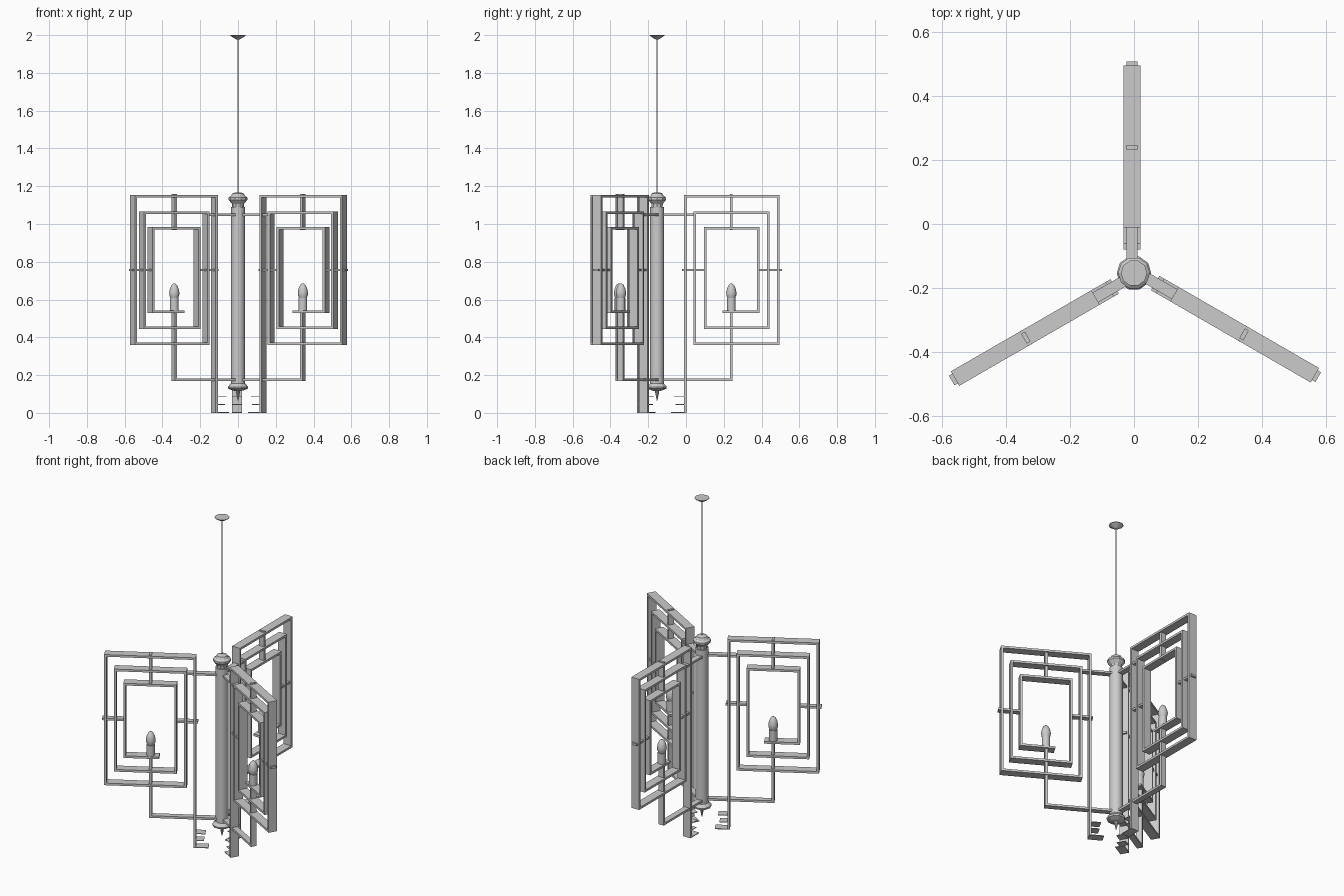
import bpy, bmesh, math
from mathutils import Matrix

if "Cube" in bpy.data.objects:
    bpy.data.objects.remove(bpy.data.objects["Cube"])

CY = -0.153          # y of the central axis
OFF = 0.006          # sideways offset of the arms
T = 0.013            # strap thickness
WIDE, NARROW = 0.052, 0.035


def finish(name, bm, angle=0.0, smooth=False):
    bmesh.ops.recalc_face_normals(bm, faces=bm.faces)
    bm.transform(Matrix.Translation((0, CY, 0)) @ Matrix.Rotation(angle, 4, 'Z'))
    me = bpy.data.meshes.new(name)
    bm.to_mesh(me)
    bm.free()
    ob = bpy.data.objects.new(name, me)
    bpy.context.collection.objects.link(ob)
    if smooth:
        bpy.context.view_layer.objects.active = ob
        ob.select_set(True)
        bpy.ops.object.shade_smooth_by_angle(angle=math.radians(40))
        ob.select_set(False)
    return ob


def boxes(name, items, width, angle):
    """Boxes given as (r0, r1, z0, z1) along a radial arm."""
    bm = bmesh.new()
    for r0, r1, z0, z1 in items:
        m = Matrix.Translation(((r0 + r1) / 2, OFF, (z0 + z1) / 2)) @ \
            Matrix.Diagonal((r1 - r0, width, z1 - z0, 1))
        bmesh.ops.create_cube(bm, size=1, matrix=m)
    return finish(name, bm, angle)


def lathe(name, profile, sides, angle=0.0, at=(0, 0), smooth=False):
    """Closed turned solid from (radius, z) points."""
    bm = bmesh.new()
    rings = [[bm.verts.new((at[0] + r * math.cos(2 * math.pi * i / sides),
                            at[1] + r * math.sin(2 * math.pi * i / sides), z))
              for i in range(sides)] for r, z in profile]
    for a, b in zip(rings, rings[1:]):
        for i in range(sides):
            j = (i + 1) % sides
            bm.faces.new((a[i], a[j], b[j], b[i]))
    bm.faces.new(rings[0])
    bm.faces.new(rings[-1])
    return finish(name, bm, angle, smooth)


# central column, finials, hanging rod and canopy
lathe("column", [(0.037, 0.15), (0.037, 1.09)], 16, smooth=True)
lathe("top_finial", [(0.03, 1.085), (0.032, 1.107), (0.05, 1.128), (0.05, 1.14),
                     (0.036, 1.15), (0.03, 1.162), (0.012, 1.168)], 10)
lathe("bottom_finial", [(0.037, 0.175), (0.034, 0.16), (0.054, 0.138), (0.052, 0.128),
                        (0.026, 0.118), (0.012, 0.115), (0.009, 0.1), (0.002, 0.066)], 10)
lathe("rod", [(0.003, 1.16), (0.003, 1.985)], 6)
lathe("canopy", [(0.008, 1.977), (0.016, 1.981), (0.041, 1.997), (0.041, 2.0)], 10)

# nested key-pattern frames: r_in, r_out, z_bottom, z_top, foot of inner leg, start of bottom strap
FRAMES = [("outer", 0.142, 0.648, 0.36, 1.153, 0.0, 0.193),
          ("middle", 0.193, 0.594, 0.445, 1.067, 0.36, 0.248),
          ("inner", 0.248, 0.542, 0.53, 0.983, 0.445, 0.345)]
RC = 0.393           # radius of the candle

for k in range(3):
    a = math.radians(90 + 120 * k)
    for name, r0, r1, zb, zt, foot, start in FRAMES:
        boxes(f"{name}_frame_{k}", [
            (r0, r0 + T, foot, zt),
            (r0 + T, r1 - T, zt - T, zt),
            (r1 - T, r1, zb, zt),
            (start, r1 - T, zb, zb + T)], WIDE, a)
    # stepped tabs at the foot of the inner leg
    boxes(f"foot_tabs_{k}", [(0.073, 0.143, 0.0, 0.004),
                             (0.098, 0.143, 0.043, 0.046),
                             (0.09, 0.143, 0.084, 0.087)], WIDE, a)
    # straps joining the frames together
    boxes(f"frame_links_{k}", [
        (RC - 0.007, RC + 0.007, 0.968, 1.158),
        (0.132, 0.255, 0.75, 0.762),
        (0.535, 0.66, 0.75, 0.762)], NARROW, a)
    # arms from the column
    boxes(f"upper_arm_{k}", [(0.02, 0.195, 1.043, 1.055)], NARROW, a)
    boxes(f"lower_arm_{k}", [(0.02, RC + 0.007, 0.168, 0.181),
                             (RC - 0.007, RC + 0.007, 0.181, 0.532)], NARROW, a)
    # candle and bulb
    lathe(f"candle_{k}", [(0.023, 0.54), (0.023, 0.607)], 14, a, (RC, OFF), True)
    lathe(f"bulb_{k}", [(0.02, 0.606), (0.026, 0.622), (0.027, 0.637), (0.023, 0.658),
                        (0.015, 0.676), (0.004, 0.686)], 14, a, (RC, OFF), True)
